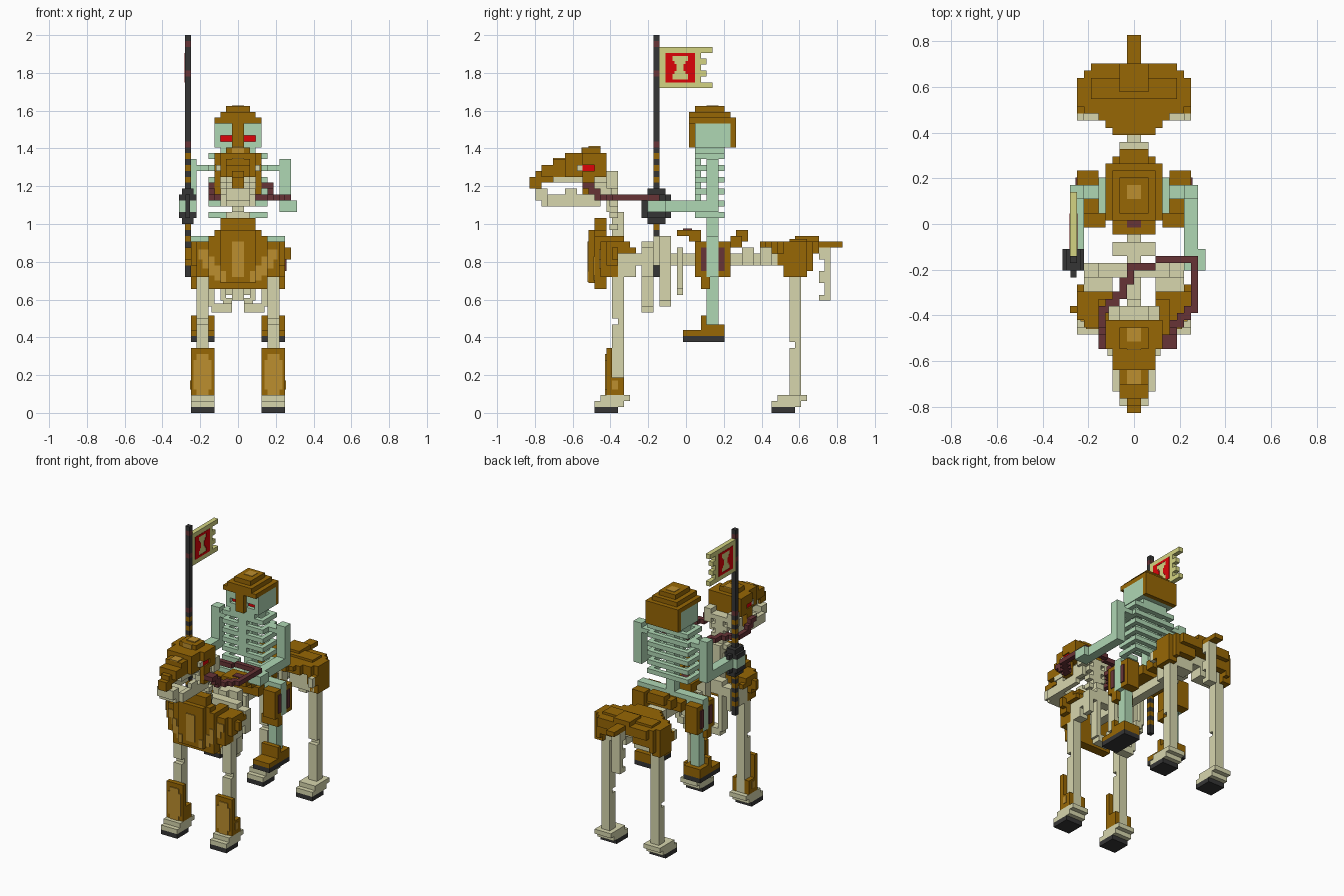
import bpy, bmesh

cube = bpy.data.objects.get("Cube")
if cube:
    bpy.data.objects.remove(cube, do_unlink=True)

V = 1 / 32  # size of one block


def material(name, rgb):
    lin = [((c / 255 + 0.055) / 1.055) ** 2.4 if c > 10 else c / 255 / 12.92 for c in rgb] + [1]
    m = bpy.data.materials.new(name)
    m.use_nodes = True
    m.diffuse_color = lin
    m.node_tree.nodes["Principled BSDF"].inputs["Base Color"].default_value = lin
    return m


BROWN = material("brown armour", (151, 103, 5))
TAN = material("light brown trim", (188, 142, 46))
BONE = material("bone", (215, 214, 174))
GREEN = material("pale green bone", (175, 215, 180))
BLACK = material("charcoal", (53, 53, 53))
LEATHER = material("dark red leather", (103, 51, 54))
RED = material("red", (222, 3, 8))
CLOTH = material("pale yellow cloth", (212, 212, 130))


def part(name, mat, boxes, mirror=False):
    """Boxes are (x0, x1, y0, y1, z0, z1) in blocks; mirror repeats them across x."""
    bm = bmesh.new()
    todo = list(boxes)
    if mirror:
        todo += [(-b[1], -b[0]) + tuple(b[2:]) for b in boxes]
    for x0, x1, y0, y1, z0, z1 in todo:
        r = bmesh.ops.create_cube(bm, size=1)
        for v in r["verts"]:
            v.co.x = (x0 if v.co.x < 0 else x1) * V
            v.co.y = ((y0 if v.co.y < 0 else y1) + 0.5) * V
            v.co.z = (z0 if v.co.z < 0 else z1) * V
    me = bpy.data.meshes.new(name)
    bm.to_mesh(me)
    bm.free()
    me.materials.append(mat)
    ob = bpy.data.objects.new(name, me)
    bpy.context.collection.objects.link(ob)
    return ob


def mid(rows):
    """Rows (half width, y0, y1, z0, z1) centred on x = 0."""
    return [(-r[0], r[0]) + tuple(r[1:]) for r in rows]


# Mount: legs and hooves
part("hoof_soles", BLACK, [(4, 8, -16, -12, 0, 1), (4, 8, 14, 18, 0, 1)], True)
part("hooves", BONE, [(4, 8, y, y + 5, 1, 2) for y in (-16, 14)]
     + [(4, 8, y, y + 5, 2, 3) for y in (-15, 15)], True)
part("front_leg_bones", BONE, [(5, 7, -13, -11, 3, 15), (5, 7, -13, -11, 16, 23),
                               (5, 7, -12, -11, 15, 16), (5, 7, -12, -9, 23, 27)], True)
part("front_greaves", BROWN, [(4, 8, -14, -13, 3, 11), (4, 5, -13, -11, 3, 6), (7, 8, -13, -11, 3, 6)], True)
part("greave_panels", TAN, [(5, 7, -14.2, -14, 3, 10), (4.5, 5, -14.2, -14, 4, 9), (7, 7.5, -14.2, -14, 4, 9),
                            (8, 8.1, -13, -12, 4, 5.5)], True)
part("hind_leg_bones", BONE, [(5, 7, 17, 19, 3, 11), (5, 7, 18, 19, 11, 12), (5, 7, 17, 19, 12, 23),
                              (1, 7, 16, 19, 23, 27), (7, 8, 14, 15, 25, 27)], True)

# Mount: spine, ribs, neck and tail
part("mount_spine", BONE, mid([(1, -13, 19, 25, 27)] + [(2, y, y + 2, 25, 28) for y in range(9, 15, 3)]
                              + [(3, -5, -3, 28, 30), (1, -6, -5, 27, 30)]))


def rib(y0, y1, w, zb, zt):
    """A half hoop hanging from the spine and turning in at the bottom."""
    return [(0, w, y0, y1, zt - 2, zt), (w - 1, w, y0, y1, zb + 1, zt), (1, w - 0.5, y0, y1, zb, zb + 1.5)]


part("mount_ribs", BONE, rib(-8, -6, 5, 17, 29) + rib(-5, -3, 3, 18, 29) + rib(-2, -1, 3, 20, 28)
     + [(0, 7, -8, -6, 26, 28), (6, 7, -8, -6, 23, 26), (3, 7, -10, -8, 25, 27)], True)
part("mount_breastbone", BONE, mid([(1, -8, -6, 19, 21)]))
part("mount_neck", BONE, mid([(1, -13, -11, 27, 34), (1, -14, -12, 34, 40)]
                             + [(2, -13.5, -12, z, z + 1) for z in range(29, 40, 2)]))
part("tail_bones", BONE, mid([(1, 22, 24, 26, 28), (1, 23, 24, 24, 26), (1, 22, 24, 22, 24),
                              (1, 23, 24, 20, 22), (1, 22, 24, 19, 20)]))

# Mount: breast armour
part("breast_armour", BROWN, [(0, 3, -17, -15, 22, 31), (0, 3, -16, -14, 31, 33), (0, 5, -16, -14, 21, 30),
                              (3, 4, -16, -14, 30, 31), (5, 7, -15, -12, 23, 29), (7, 8, -14, -12, 25, 29),
                              (7, 8, -12, -9, 27, 28), (8, 9, -13, -12, 26, 28), (3, 8, -12, -10, 27, 29),
                              (3, 5, -14, -11, 29, 30)], True)
part("breast_trim_centre", TAN, mid([(1, -17.2, -17, 23, 29)]))
part("breast_trim_sides", TAN, [(2, 3, -17.2, -17, 22.2, 24), (3, 4, -16.2, -16, 22.4, 25),
                                (4, 5, -16.2, -16, 23.3, 26.5), (5, 6, -15.2, -15, 24.5, 27.7),
                                (6, 6.7, -15.2, -15, 26, 27.7)], True)

# Mount: rump armour
part("rump_armour", BROWN, [(0, 3, 12, 14, 28, 29), (0, 4, 13, 14, 28, 29), (0, 5, 14, 16, 27, 29),
                            (0, 7, 15, 21, 27, 29),
                            (0, 8, 16, 20, 27, 29), (0, 6, 20, 22, 27, 29), (0, 2, 18, 22, 29, 30),
                            (0, 6, 17, 20, 29, 29.5), (6, 8, 16, 20, 23, 27), (6, 8, 15, 16, 25, 27),
                            (6, 7, 20, 21, 24, 27), (2, 6, 19.5, 21, 25, 27), (0, 1, 22, 26, 28, 29)], True)

# Mount: head, with sockets set in under the brow
part("head_armour", BROWN, mid([(1, -27, -25, 38, 40), (1, -26, -23, 39, 41), (2, -25, -20, 40, 42),
                                (2, -23, -20, 41, 43), (3, -21, -14, 40, 43), (3, -21, -14, 42, 44),
                                (4, -18, -14, 42, 44), (4, -18, -14, 40, 41), (2, -18, -15, 44, 45)]))
part("cheek_guards", BROWN, [(3, 4, -18, -16, 37, 40), (3, 4, -16, -14, 41, 42)], True)
part("head_trim", TAN, mid([(1, -17, -15, 45, 45.2), (1, -23, -21, 43, 43.2), (1, -18.2, -18, 44, 45)]))
part("upper_teeth", BONE, mid([(2, -23, -17, 39, 40), (2, -17, -13, 38, 40)]))
part("lower_jaw", BONE, [(0, 2, -25, -20, 35, 36.5), (0, 2, -26, -24, 36, 38), (2, 3, -24, -15, 35, 37),
                         (2, 3, -21, -19, 37, 38), (2, 3, -16, -13, 36, 39), (2, 3.6, -14, -12, 38, 41)], True)
part("mount_eyes", RED, [(3, 3.7, -18, -16, 41, 42)], True)
part("mount_eye_rims", BONE, [(3, 3.7, -19, -18, 41, 42)], True)

# Saddle
part("saddle", BROWN, mid([(4, 1, 7, 27, 29), (3, 0, 2, 29, 30), (3, -2, 2, 30, 31),
                           (3, 7, 9, 28, 30), (2, 8, 10, 29, 31)]))
part("saddle_strap", LEATHER, mid([(1, -1, 0.5, 31, 31.2)]))

# Rider: legs
part("rider_soles", BLACK, [(4, 8, -1, 6, 12, 13)], True)
part("rider_boots", BROWN, [(4, 8, -1, 6, 13, 14), (4, 8, 2, 6, 14, 15), (4, 8, 2, 3, 15, 16.5),
                            (4, 8, 2, 3, 21, 23), (4, 5, 3, 4, 21, 23), (7, 8, 3, 3.6, 21, 23)], True)
part("rider_leg_bones", GREEN, [(5, 7, 3, 5, 15, 23), (5, 8, 3, 5, 23, 28)], True)
part("thigh_armour", BROWN, [(5, 8, 1, 3, 23, 29), (5, 8, 5, 7, 23, 29)], True)
part("stirrup_straps", LEATHER, [(8, 8.2, 2, 3, 24, 28), (8, 8.2, 5, 6, 24, 28)], True)

# Rider: torso
part("rider_spine", GREEN, mid([(8, 3, 5, 28, 30), (1, 3, 5, 30, 46)]))
part("rider_ribs", GREEN, [b for z in range(33, 44, 2) for b in
                           ((0, 5, 5, 6, z, z + 1), (4, 5, 1, 6, z, z + 1), (1, 5, 1, 2, z, z + 1))], True)
part("rider_breastbone", GREEN, mid([(1, 1, 2, 35, 44)]))

# Rider: arms
part("rider_arms", GREEN, [(5, 8, 3, 5, 41, 42), (7, 9, 3, 5, 34, 43), (7, 9, -7, 3, 34, 36),
                           (7, 10, -7, -4, 34, 36)], True)

# Rider: head with sunken eyes, and helmet
part("rider_skull", GREEN, mid([(4, 2, 7, 45, 49), (4, 1, 2, 45, 46), (4, 1, 2, 47, 49), (1, 1, 2, 46, 47),
                                (3, 1, 6, 43, 45)]) + [(3, 4, 1, 2, 46, 47), (-4, -3, 1, 2, 46, 47)])
part("helmet", BROWN, mid([(4, 0, 8, 49, 50), (3, 0, 7, 50, 51), (2, 1, 6, 51, 52),
                           (4, 7, 8, 45, 49), (1, 0, 1, 45, 49)]))
part("helmet_crown", TAN, mid([(1, 3, 5, 52, 52.1)]))
part("rider_eyes", RED, [(1, 3, 1.8, 2, 46, 47)], True)

# Banner pole with bands, hand guard and flag
dark, bands, wraps = [], [], []
for z in range(23, 64):
    if z in (45, 57, 62):
        group = wraps
    elif z % 2 and (24 < z < 32 or 37 < z < 45):
        group = bands
    else:
        group = dark
    group.append((-9, -8, -6, -5, z, z + 1))
part("banner_pole", BLACK, dark)
part("banner_pole_bands", BROWN, bands)
part("pole_wraps", LEATHER, wraps)
part("hand_guard", BLACK, [(-10, -7, -7, -4, 33, 34), (-10, -7, -7, -4, 36, 37),
                           (-9.5, -7.5, -7, -4, 32, 33), (-9.5, -7.5, -7, -4, 37, 38),
                           (-8.9, -8.1, -8, -3, 33, 37)])
part("flag", CLOTH, [(-9, -8, -5, 2, 55, 62), (-9, -8, 2, 4, 55, 56), (-9, -8, 2, 3, 57, 58),
                     (-9, -8, 2, 3, 59, 60), (-9, -8, 2, 4, 61, 62)])
frame = [(-4, -2.8, 56, 61), (-0.2, 1, 56, 61), (-2.8, -0.2, 60.5, 61), (-2.8, -0.2, 56, 56.5)]
for w, h in ((0.35, 1.1), (0.7, 0.6)):
    frame += [(-2.8, -2.8 + w, 58.5 - h, 58.5 + h), (-0.2 - w, -0.2, 58.5 - h, 58.5 + h)]
part("flag_pattern", RED, [(x, x + 0.06, a, b, c, d) for x in (-9.06, -8) for a, b, c, d in frame])

# Reins running from the left hand to both sides of the head
part("reins", LEATHER, [(3, 9, -6, -5, 36, 37), (0, 3, -7, -6, 36, 37), (-1, 0, -9, -6, 36, 37),
                        (-2, -1, -11, -8, 36, 37), (-3, -2, -12, -10, 36, 37), (-4, -3, -13, -11, 36, 37),
                        (-5, -4, -16, -12, 36, 37), (-5, -4, -17, -15, 37, 38), (-5, -4, -18, -16, 38, 39),
                        (8, 9, -13, -6, 36, 37), (7, 8, -14, -12, 36, 37), (6, 7, -15, -13, 36, 37),
                        (5, 6, -16, -14, 36, 37), (5, 6, -17, -15, 37, 38), (4, 6, -18, -16, 38, 39)])
